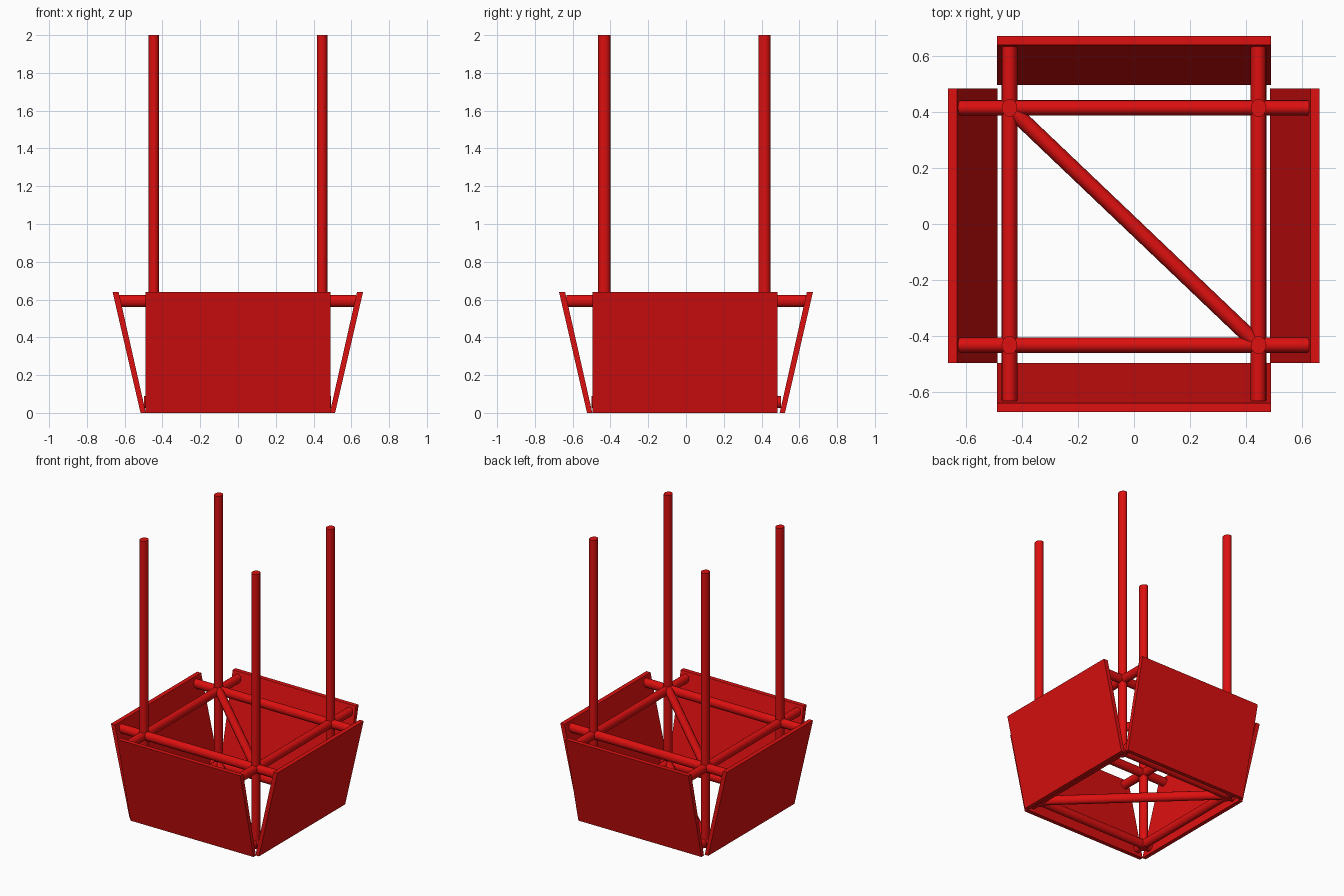
import bpy, bmesh, math
from mathutils import Vector

cube = bpy.data.objects.get("Cube")
if cube:
    bpy.data.objects.remove(cube, do_unlink=True)

red = bpy.data.materials.new("red_paint")
red.use_nodes = True
colour = (0.72, 0.005, 0.005, 1)
red.diffuse_color = colour
red.node_tree.nodes["Principled BSDF"].inputs["Base Color"].default_value = colour

SX, YB, YF = 0.445, 0.415, -0.433   # leg positions
LOW, HIGH = 0.057, 0.592            # heights of the two frames


def finish(name, bm, smooth=False):
    bmesh.ops.recalc_face_normals(bm, faces=bm.faces)
    mesh = bpy.data.meshes.new(name)
    bm.to_mesh(mesh)
    bm.free()
    mesh.materials.append(red)
    obj = bpy.data.objects.new(name, mesh)
    bpy.context.collection.objects.link(obj)
    if smooth:
        bpy.ops.object.select_all(action='DESELECT')
        obj.select_set(True)
        bpy.context.view_layer.objects.active = obj
        bpy.ops.object.shade_smooth_by_angle(angle=math.radians(40))


def tube(name, a, b, wide=0.028, tall=0.032):
    """Slightly oval rod from a to b."""
    a, b = Vector(a), Vector(b)
    axis = (b - a).normalized()
    v = Vector((0, 1, 0)) if abs(axis.z) > 0.9 else Vector((0, 0, 1))
    u = axis.cross(v)
    bm = bmesh.new()
    n = 16
    rings = []
    for p in (a, b):
        angles = [2 * math.pi * i / n for i in range(n)]
        rings.append([bm.verts.new(p + u * wide * math.cos(t) + v * tall * math.sin(t))
                      for t in angles])
    for i in range(n):
        j = (i + 1) % n
        bm.faces.new((rings[0][i], rings[0][j], rings[1][j], rings[1][i]))
    for ring in rings:
        bm.faces.new(ring)
    finish(name, bm, True)


def panel(name, out, start, end, shift):
    """Board leaning outwards; out is its facing direction."""
    out = Vector(out)
    along = Vector((abs(out.y), abs(out.x), 0))
    profile = [(0.488, 0), (0.516, 0), (0.664, 0.64), (0.632, 0.64)]
    bm = bmesh.new()
    ends = [[bm.verts.new(out * (r + shift) + along * s + Vector((0, 0, z)))
             for r, z in profile] for s in (start, end)]
    for i in range(4):
        j = (i + 1) % 4
        bm.faces.new((ends[0][i], ends[0][j], ends[1][j], ends[1][i]))
    for f in ends:
        bm.faces.new(f)
    finish(name, bm)


# Upright legs
for side, x in (("left", SX), ("right", -SX)):
    for place, y in (("front", YF), ("back", YB)):
        tube(f"{place}_{side}_leg", (x, y, 0.025), (x, y, 2))

# Upper and lower rail frames with diagonal braces
for level, z, reach in (("lower", LOW, 0.497), ("upper", HIGH, 0.63)):
    for place, y in (("front", YF), ("back", YB)):
        tube(f"{level}_{place}_rail", (-reach, y, z), (reach - 0.005, y, z))
    for side, x in (("left", SX), ("right", -SX)):
        tube(f"{level}_{side}_rail", (x, -reach - 0.003, z), (x, reach + 0.005, z))
    tube(f"{level}_diagonal_brace", (-SX, YB, z), (SX, YF, z))

# Leaning side boards
panel("front_board", (0, -1, 0), -0.49, 0.49, 0.008)
panel("back_board", (0, 1, 0), -0.49, 0.49, 0.008)
panel("left_board", (1, 0, 0), -0.496, 0.484, -0.002)
panel("right_board", (-1, 0, 0), -0.496, 0.484, 0.0)
